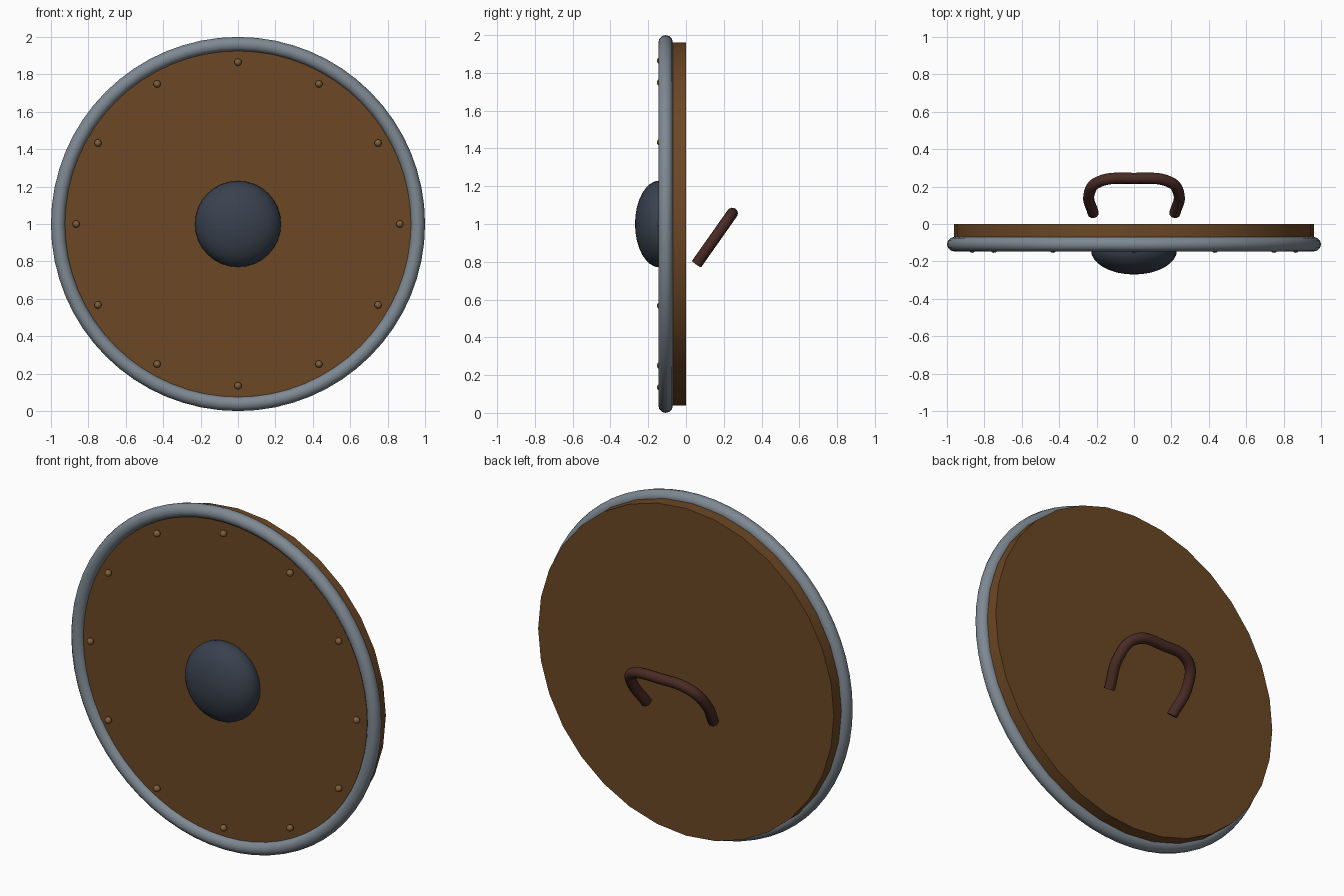
import bpy, math

if "Cube" in bpy.data.objects:
    bpy.data.objects.remove(bpy.data.objects["Cube"])

R = 0.9615      # board radius, also the centre line of the rim
CZ = 1.0        # height of the shield centre


def material(name, rgb):
    m = bpy.data.materials.new(name)
    m.diffuse_color = (*rgb, 1)
    m.use_nodes = True
    m.node_tree.nodes["Principled BSDF"].inputs["Base Color"].default_value = m.diffuse_color
    return m


wood = material("brown wood", (0.150, 0.064, 0.018))
steel = material("grey steel", (0.210, 0.250, 0.290))
iron = material("dark iron", (0.041, 0.053, 0.076))
bronze = material("bronze", (0.220, 0.115, 0.042))
leather = material("dark leather", (0.068, 0.024, 0.018))


def finish(name, mat):
    ob = bpy.context.object
    ob.name = name
    ob.data.materials.append(mat)
    bpy.ops.object.transform_apply(location=False, rotation=True, scale=True)
    bpy.ops.object.shade_smooth_by_angle(angle=math.radians(35))
    return ob


face_front = (math.pi / 2, 0, 0)

# Wooden board
bpy.ops.mesh.primitive_cylinder_add(vertices=32, radius=R, depth=0.115,
                                    location=(0, -0.0575, CZ), rotation=face_front)
finish("board", wood)

# Round metal rim
bpy.ops.mesh.primitive_torus_add(major_radius=R, minor_radius=0.0385, major_segments=64,
                                 minor_segments=12, location=(0, -0.108, CZ),
                                 rotation=face_front)
finish("rim", steel)

# Domed centre boss
bpy.ops.mesh.primitive_uv_sphere_add(segments=32, ring_count=16, radius=0.23,
                                     location=(0, -0.14, CZ), rotation=face_front)
bpy.context.object.scale = (1, 1, 0.13 / 0.23)
finish("boss", iron)

# Ring of twelve rivets
for i in range(12):
    a = i * math.tau / 12
    bpy.ops.mesh.primitive_uv_sphere_add(segments=12, ring_count=8, radius=0.0192,
                                         location=(0.865 * math.cos(a), -0.135,
                                                   CZ + 0.865 * math.sin(a)))
    finish(f"rivet_{i + 1}", bronze)

# Tilted grip: mirrored path swept with a round section
half = [(0.218, 0.056), (0.240, 0.160), (0.190, 0.225)]
path = [(-x, y) for x, y in half] + [(0, 0.244)] + half[::-1]
curve = bpy.data.curves.new("grip", 'CURVE')
curve.dimensions = '3D'
curve.bevel_depth = 0.03
curve.bevel_resolution = 4
curve.use_fill_caps = True
spline = curve.splines.new('BEZIER')
spline.bezier_points.add(len(path) - 1)
for p, (x, y) in zip(spline.bezier_points, path):
    p.co = (x, y, 0.788 + (y - 0.056) * 1.42)
    p.handle_left_type = p.handle_right_type = 'AUTO'
grip = bpy.data.objects.new("grip", curve)
bpy.context.collection.objects.link(grip)
bpy.ops.object.select_all(action='DESELECT')
grip.select_set(True)
bpy.context.view_layer.objects.active = grip
bpy.ops.object.convert(target='MESH')
finish("grip", leather)
